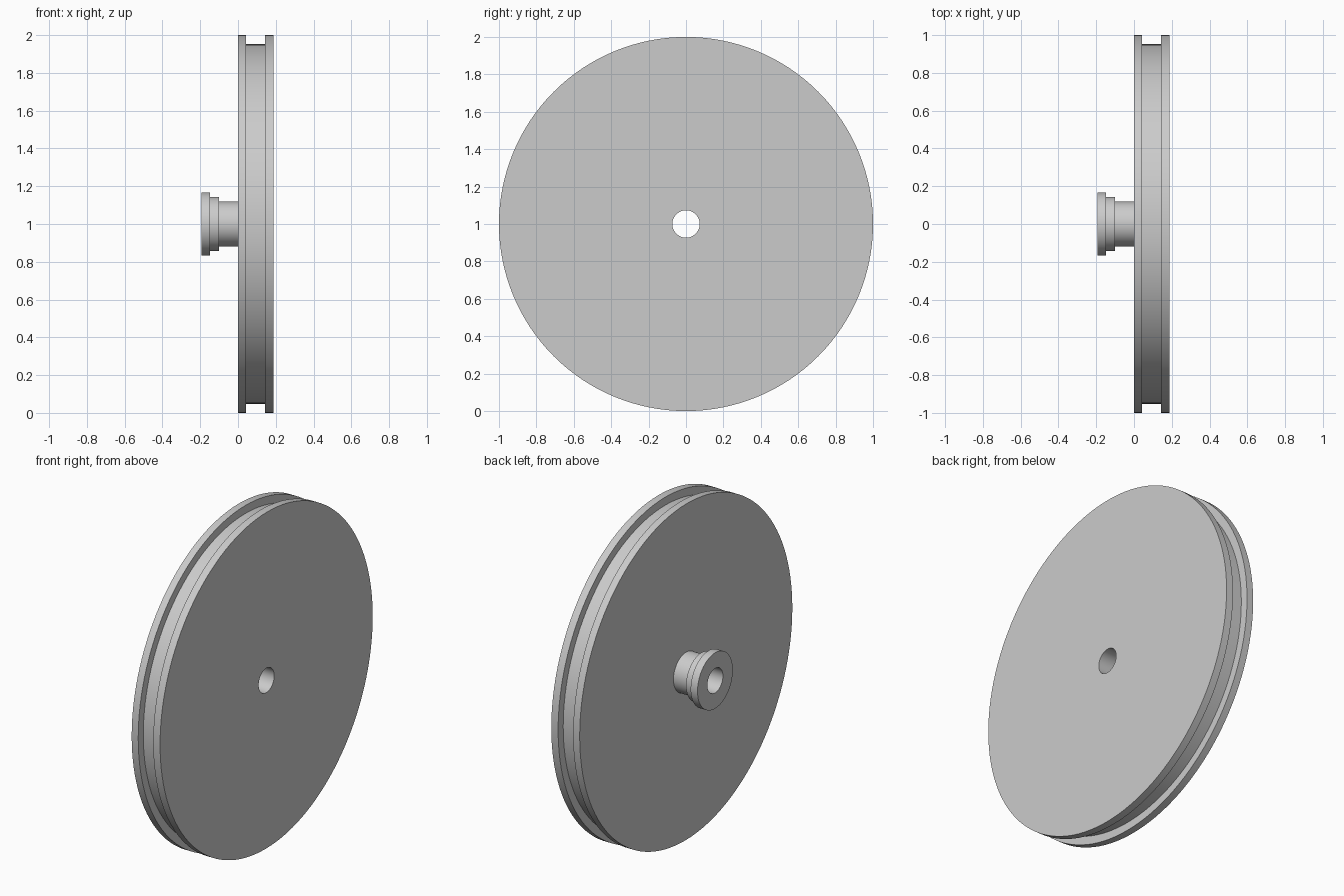
import bpy
import bmesh
from math import cos, sin, tau, radians

cube = bpy.data.objects.get("Cube")
if cube:
    bpy.data.objects.remove(cube, do_unlink=True)

SEGMENTS = 128
BORE = 0.073     # axle hole radius
NECK = 0.118     # hub neck radius
RIM = 1.0        # flange radius
GROOVE = 0.952   # groove floor radius

grey = bpy.data.materials.new("plain_grey")
grey.use_nodes = True
colour = (0.6, 0.6, 0.6, 1)
grey.diffuse_color = colour
grey.node_tree.nodes["Principled BSDF"].inputs["Base Color"].default_value = colour


def lathe(name, profile):
    """Spin an (x, radius) profile around the wheel axle."""
    bm = bmesh.new()
    rings = []
    for x, r in profile:
        angles = [tau * i / SEGMENTS for i in range(SEGMENTS)]
        rings.append([bm.verts.new((x, r * cos(a), r * sin(a))) for a in angles])
    for a, b in zip(rings, rings[1:]):
        for i in range(SEGMENTS):
            j = (i + 1) % SEGMENTS
            bm.faces.new((a[i], a[j], b[j], b[i]))
    mesh = bpy.data.meshes.new(name)
    bm.to_mesh(mesh)
    bm.free()
    mesh.materials.append(grey)
    obj = bpy.data.objects.new(name, mesh)
    obj.location.z = RIM
    bpy.context.collection.objects.link(obj)
    bpy.ops.object.select_all(action="DESELECT")
    obj.select_set(True)
    bpy.context.view_layer.objects.active = obj
    bpy.ops.object.shade_smooth_by_angle(angle=radians(30))
    return obj


# Grooved wheel: inner face, two flanges with a groove between, outer face, bore
lathe("grooved_wheel", [
    (0, NECK), (0, RIM), (0.043, RIM), (0.043, GROOVE),
    (0.142, GROOVE), (0.142, RIM), (0.187, RIM), (0.187, BORE), (0, BORE)])

# Stepped hub: bore, end cap, two steps, neck running into the wheel
lathe("stepped_hub", [
    (0, BORE), (-0.192, BORE), (-0.192, 0.166), (-0.147, 0.166),
    (-0.147, 0.142), (-0.1, 0.142), (-0.1, NECK), (0, NECK)])
